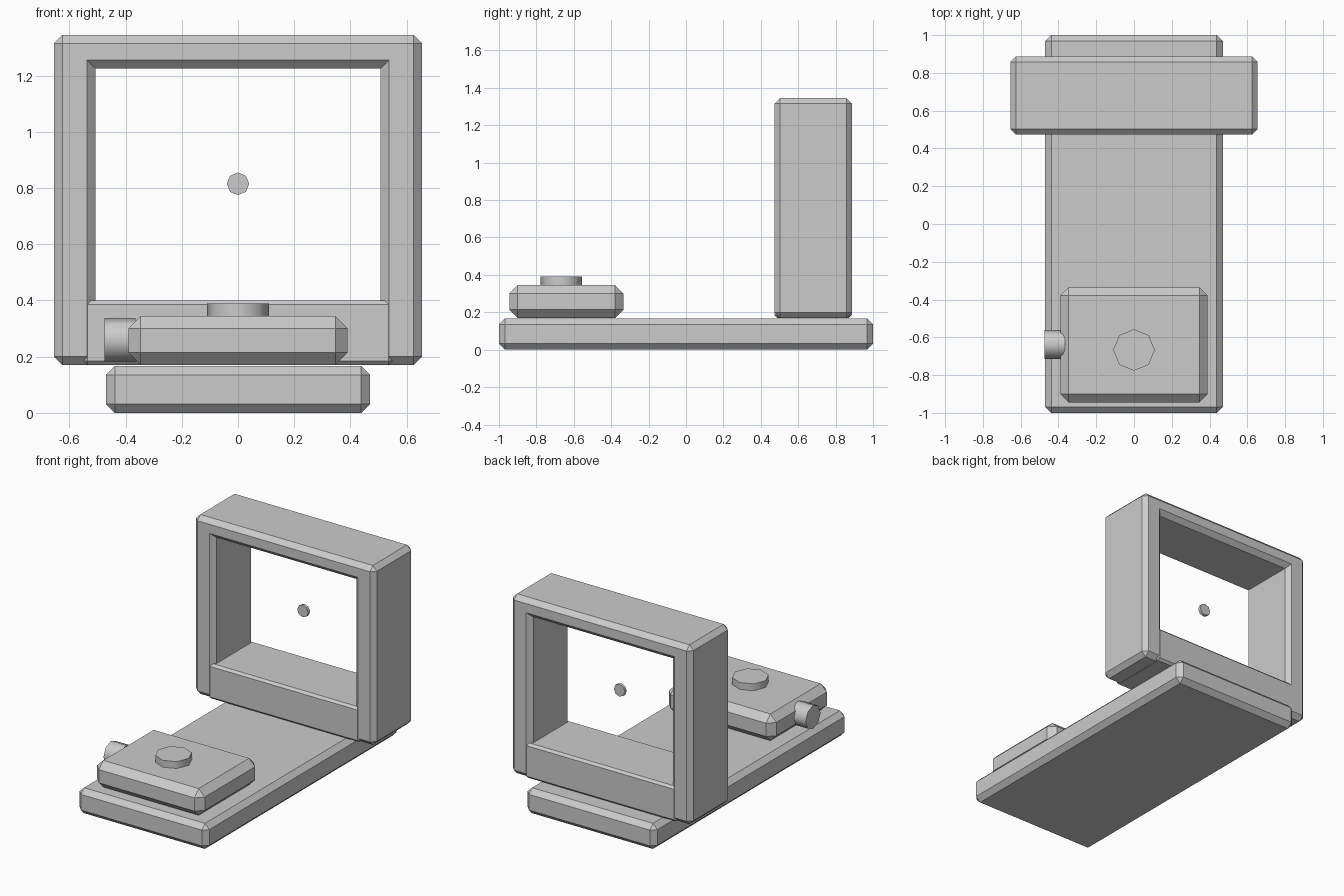
import bpy
import math

default = bpy.data.objects.get("Cube")
if default:
    bpy.data.objects.remove(default, do_unlink=True)

grey = bpy.data.materials.new("plain grey")
grey.use_nodes = True
colour = (0.6, 0.6, 0.6, 1)
grey.diffuse_color = colour
grey.node_tree.nodes["Principled BSDF"].inputs["Base Color"].default_value = colour


def block(name, low, high, bevel):
    """Chamfered box between two opposite corners."""
    centre = [(a + b) / 2 for a, b in zip(low, high)]
    bpy.ops.mesh.primitive_cube_add(size=1, location=centre)
    ob = bpy.context.object
    ob.name = name
    ob.scale = [b - a for a, b in zip(low, high)]
    bpy.ops.object.transform_apply(location=False, rotation=False, scale=True)
    mod = ob.modifiers.new("chamfer", 'BEVEL')
    mod.width = bevel
    mod.segments = 1
    ob.data.materials.append(grey)
    return ob


def disc(name, centre, radius, depth, rotation=(0, 0, 0)):
    """Eight-sided cylinder with smooth sides and sharp rims."""
    bpy.ops.mesh.primitive_cylinder_add(vertices=8, radius=radius, depth=depth,
                                        location=centre, rotation=rotation)
    ob = bpy.context.object
    ob.name = name
    bpy.ops.object.shade_smooth_by_angle(angle=math.radians(60))
    ob.data.materials.append(grey)
    return ob


# Long base plate
block("base_plate", (-0.47, -1, 0), (0.47, 1, 0.167), 0.032)

# Open frame standing at the back
front, back = 0.473, 0.887
for side, low, high in (("right", -0.655, -0.507), ("left", 0.507, 0.655)):
    block(side + "_post", (low, front, 0.17), (high, back, 1.285), 0.03)
block("top_beam", (-0.655, front, 1.225), (0.655, back, 1.345), 0.03)
block("bottom_beam", (-0.55, front, 0.17), (0.55, back, 0.4), 0.015)

# Small disc floating in the middle of the opening
disc("centre_dot", (0, 0.68, 0.815), 0.04, 0.02, (math.pi / 2, 0, 0))

# Pad at the front with a top button and a side knob
block("pad", (-0.39, -0.945, 0.17), (0.39, -0.335, 0.345), 0.044)
disc("top_button", (0, -0.667, 0.35), 0.11, 0.08)
disc("side_knob", (-0.42, -0.637, 0.26), 0.077, 0.11, (0, math.pi / 2, 0))
